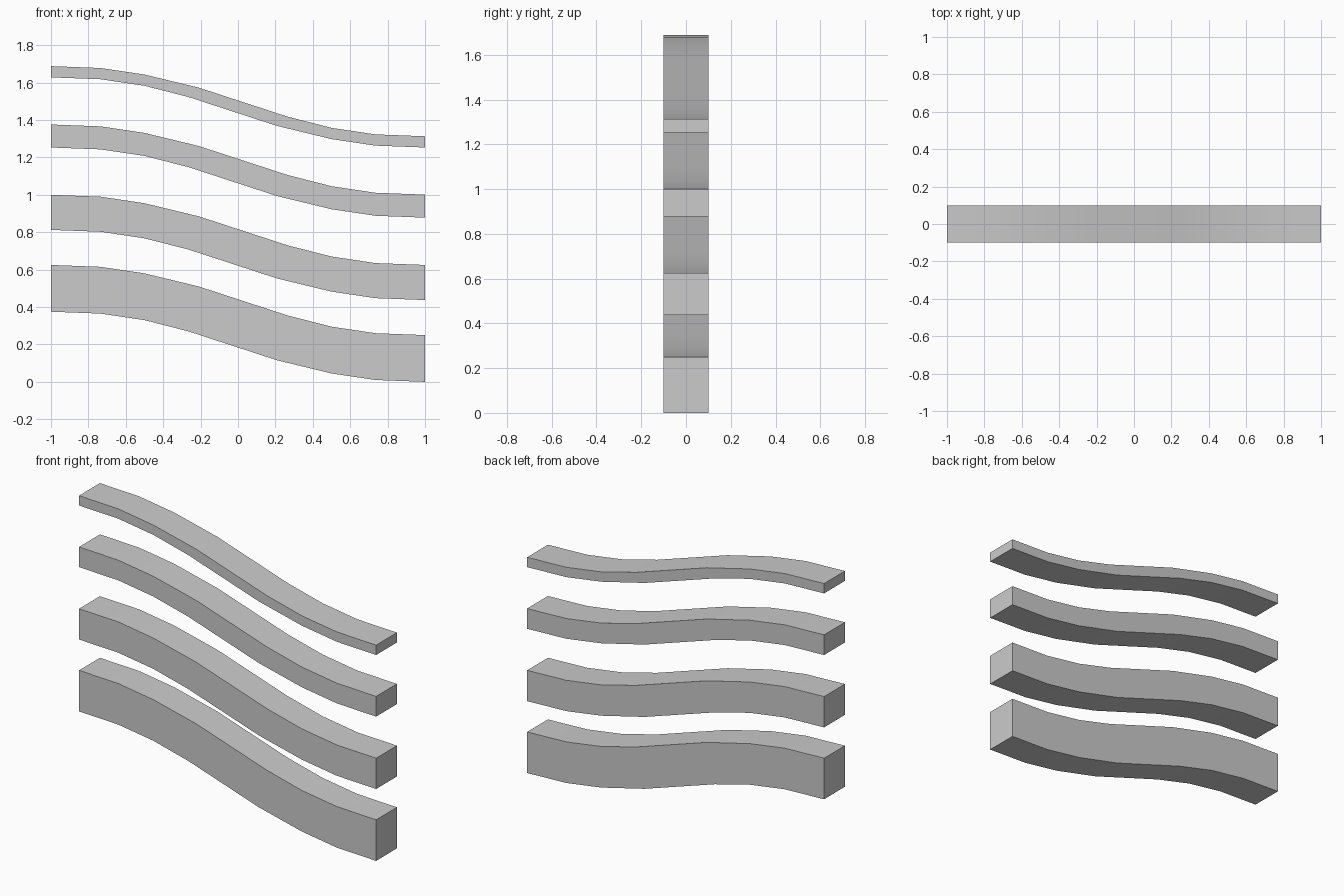
import bpy, bmesh

if "Cube" in bpy.data.objects:
    bpy.data.objects.remove(bpy.data.objects["Cube"])

DROP = 0.375        # fall from left end to right end
HALF_DEPTH = 0.1

# upper edge of a wave: (x, fall below the left end)
UPPER = [(-1, 0), (-0.735, -0.01), (-0.5, -0.045), (-0.21, -0.115),
         (0.265, -0.27), (0.5, -0.33), (0.735, -0.365), (1, -DROP)]
# lower edge is the same line turned half a revolution
LOWER = [(-x, -DROP - z) for x, z in reversed(UPPER)]


def wave_bar(name, bottom, thickness):
    """Wavy slab whose right end rests at the given height."""
    bm = bmesh.new()
    left = bottom + DROP
    rings = []
    for (xu, zu), (xl, zl) in zip(UPPER, LOWER):
        section = [(xl, -HALF_DEPTH, left + zl), (xl, HALF_DEPTH, left + zl),
                   (xu, HALF_DEPTH, left + thickness + zu),
                   (xu, -HALF_DEPTH, left + thickness + zu)]
        rings.append([bm.verts.new(p) for p in section])
    for a, b in zip(rings, rings[1:]):
        for i in range(4):
            j = (i + 1) % 4
            bm.faces.new((a[i], a[j], b[j], b[i]))
    bm.faces.new(rings[0])
    bm.faces.new(rings[-1])
    bmesh.ops.recalc_face_normals(bm, faces=bm.faces[:])
    mesh = bpy.data.meshes.new(name)
    bm.to_mesh(mesh)
    bm.free()
    obj = bpy.data.objects.new(name, mesh)
    bpy.context.collection.objects.link(obj)
    # smooth along the wave, crisp at the corners
    bpy.ops.object.select_all(action='DESELECT')
    obj.select_set(True)
    bpy.context.view_layer.objects.active = obj
    bpy.ops.object.shade_smooth_by_angle(angle=0.6)


# stack of four bars, thinning toward the top
for name, bottom, thickness in [("bottom_wave_bar", 0.0, 0.25),
                                ("lower_middle_wave_bar", 0.4375, 0.1875),
                                ("upper_middle_wave_bar", 0.878, 0.123),
                                ("top_wave_bar", 1.253, 0.06)]:
    wave_bar(name, bottom, thickness)
